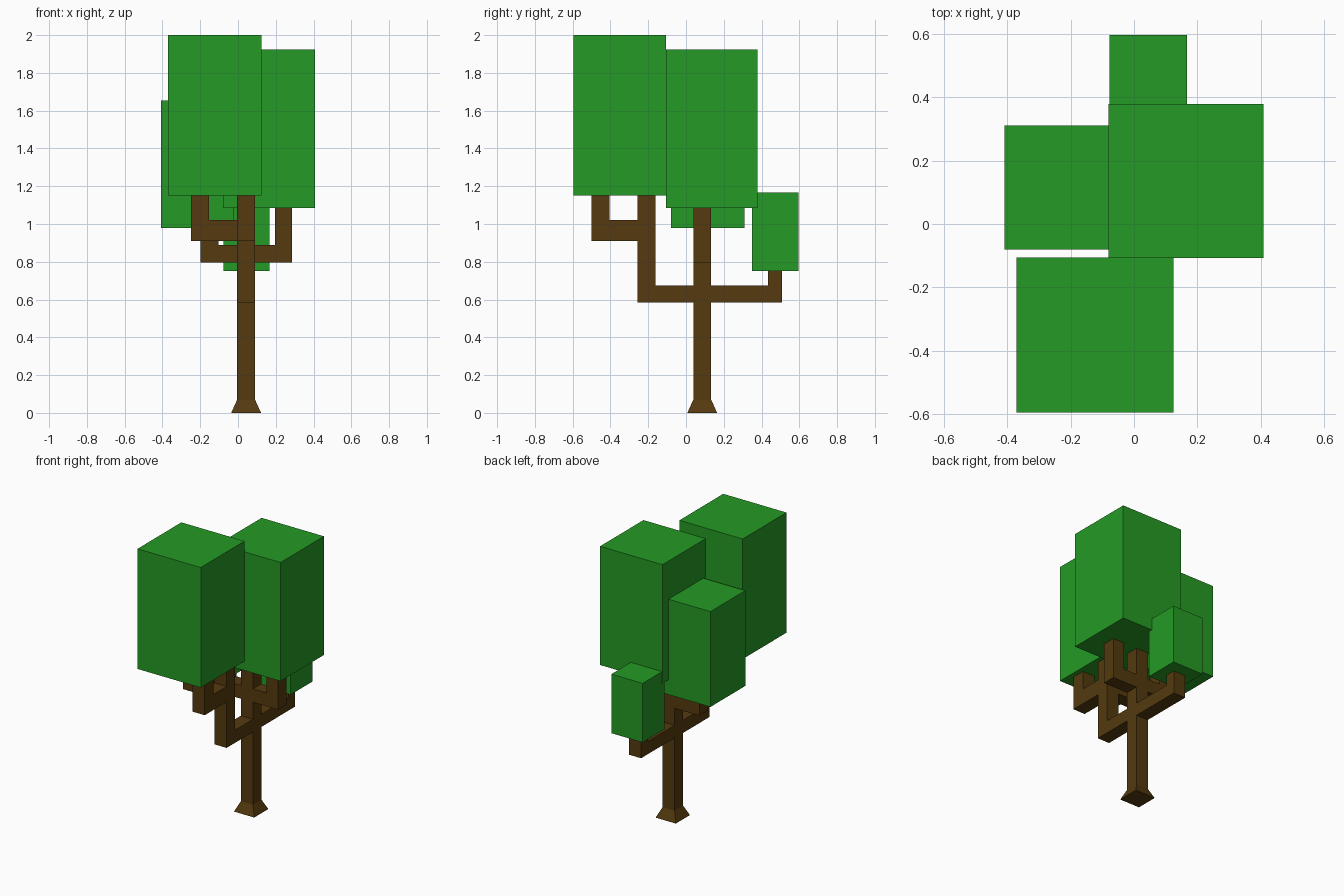
import bpy, bmesh
from mathutils import Vector, Matrix

cube = bpy.data.objects.get("Cube")
if cube:
    bpy.data.objects.remove(cube)

UP, FRONT, BACK = Vector((0, 0, 1)), Vector((0, -1, 0)), Vector((0, 1, 0))
LEFT, RIGHT = Vector((1, 0, 0)), Vector((-1, 0, 0))


def material(name, colour):
    mat = bpy.data.materials.new(name)
    mat.use_nodes = True
    mat.diffuse_color = colour
    mat.node_tree.nodes["Principled BSDF"].inputs["Base Color"].default_value = colour
    return mat


def finish(bm, name, mat):
    bmesh.ops.recalc_face_normals(bm, faces=bm.faces[:])
    mesh = bpy.data.meshes.new(name)
    bm.to_mesh(mesh)
    bm.free()
    mesh.materials.append(mat)
    bpy.context.collection.objects.link(bpy.data.objects.new(name, mesh))


def box(bm, low, high):
    low, high = Vector(low), Vector(high)
    matrix = Matrix.Translation((low + high) / 2) @ Matrix.Diagonal((*(high - low), 1))
    return bmesh.ops.create_cube(bm, size=1, matrix=matrix)["verts"]


def extrude(bm, face, length):
    face.normal_update()
    offset = face.normal * length
    end = bmesh.ops.extrude_discrete_faces(bm, faces=[face])["faces"][0]
    bmesh.ops.translate(bm, verts=end.verts[:], vec=offset)
    bm.normal_update()
    return end


def side(end, direction):
    """Side face of the last extruded block that looks along direction."""
    return next(f for e in end.edges for f in e.link_faces
                if f != end and f.normal.dot(direction) > 0.9)


def limb(bm, face, reach, elbow, rise):
    """Grow a level arm, then turn it upward through a square elbow."""
    end = extrude(bm, extrude(bm, face, reach), elbow)
    return extrude(bm, side(end, UP), rise)


bark = material("brown_bark", (0.089, 0.042, 0.0045, 1))
leaf = material("green_leaves", (0.018, 0.323, 0.018, 1))

# Flared foot
bm = bmesh.new()
centre = Vector((0.043, 0.086, 0))
foot = box(bm, centre - Vector((0.079, 0.079, 0)), centre + Vector((0.079, 0.079, 0.07)))
for v in foot:
    if v.co.z > 0.01:
        v.co.xy = centre.xy + (v.co.xy - centre.xy) * 0.6
bm.normal_update()
top = max(bm.faces, key=lambda f: f.calc_center_median().z)

# Trunk, with a fork block for each pair of limbs
top = extrude(bm, top, 0.515)
top = extrude(bm, top, 0.09)
front_side, back_side = side(top, FRONT), side(top, BACK)
top = extrude(bm, top, 0.12)
top = extrude(bm, top, 0.095)
left_side, right_side = side(top, LEFT), side(top, RIGHT)
extrude(bm, top, 0.195)

# Side and back limbs
limb(bm, left_side, 0.105, 0.09, 0.195)
limb(bm, right_side, 0.1, 0.095, 0.09)
limb(bm, back_side, 0.3, 0.075, 0.075)

# Front limb, forking again higher up
top = limb(bm, front_side, 0.2, 0.095, 0.235)
top = extrude(bm, top, 0.11)
forks = side(top, FRONT), side(top, RIGHT)
extrude(bm, top, 0.13)
for fork in forks:
    limb(bm, fork, 0.148, 0.097, 0.13)

bmesh.ops.dissolve_limit(bm, angle_limit=0.01, verts=bm.verts[:], edges=bm.edges[:])
finish(bm, "trunk_and_branches", bark)

# Leaf blocks
for name, low, high in (
    ("front_foliage", (-0.37, -0.595, 1.15), (0.125, -0.105, 2.0)),
    ("left_foliage", (-0.08, -0.107, 1.085), (0.408, 0.378, 1.925)),
    ("right_foliage", (-0.408, -0.08, 0.98), (-0.02, 0.31, 1.655)),
    ("back_foliage", (-0.078, 0.35, 0.75), (0.167, 0.596, 1.168)),
):
    bm = bmesh.new()
    box(bm, low, high)
    finish(bm, name, leaf)
